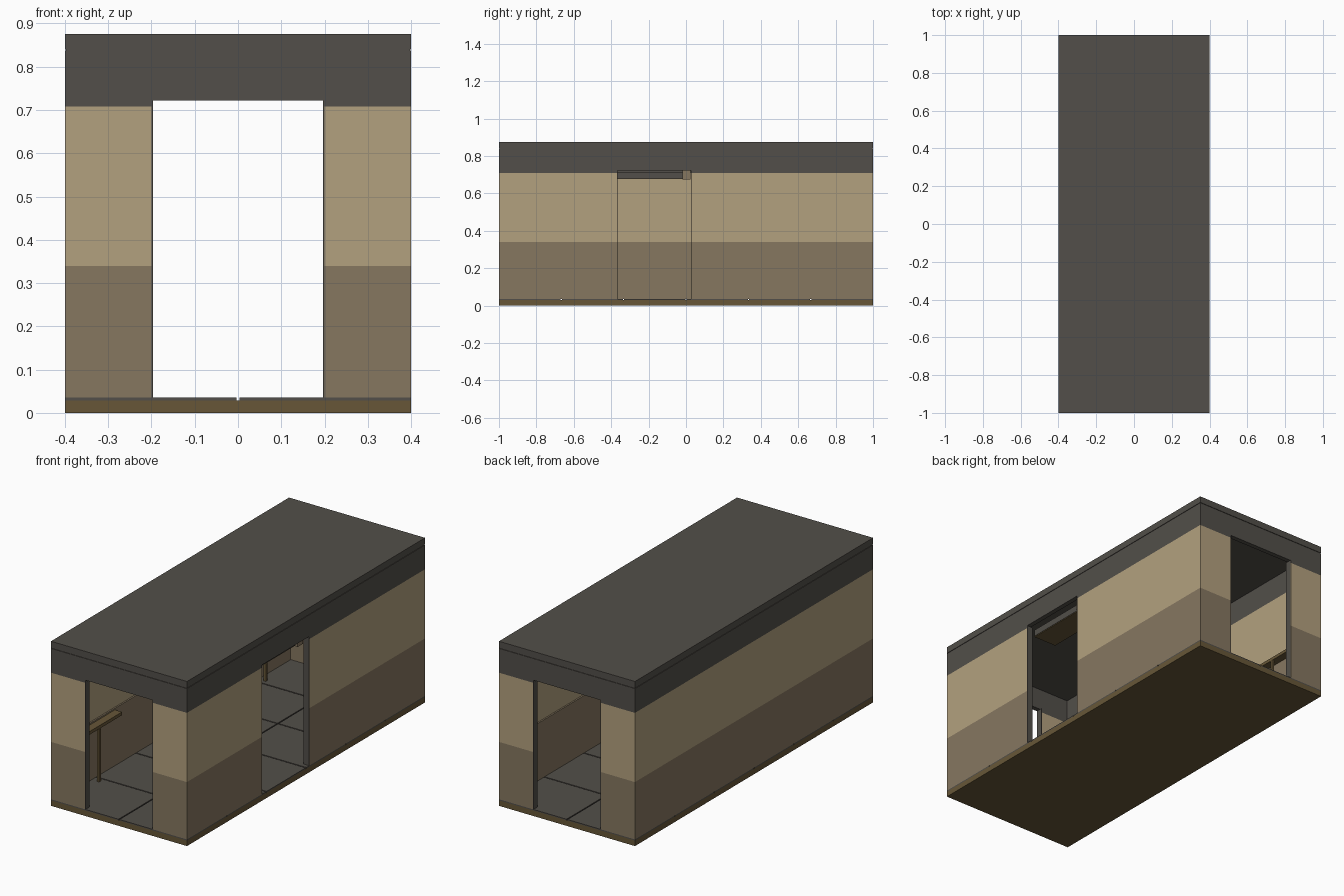
import bpy

cube = bpy.data.objects.get("Cube")
if cube:
    bpy.data.objects.remove(cube, do_unlink=True)


def material(name, rgb):
    m = bpy.data.materials.new(name)
    m.use_nodes = True
    m.diffuse_color = (*rgb, 1)
    m.node_tree.nodes["Principled BSDF"].inputs["Base Color"].default_value = (*rgb, 1)
    return m


TAN = material("tan panel", (0.45, 0.355, 0.21))
BROWN = material("brown panel", (0.24, 0.185, 0.118))
GREY = material("dark grey metal", (0.085, 0.078, 0.067))
BRONZE = material("bronze", (0.135, 0.094, 0.039))


def box(name, x, y, z, mat):
    """Box from (low, high) pairs on each axis."""
    verts = [(a, b, c) for a in x for b in y for c in z]
    faces = [(0, 1, 3, 2), (4, 6, 7, 5), (0, 4, 5, 1),
             (2, 3, 7, 6), (0, 2, 6, 4), (1, 5, 7, 3)]
    mesh = bpy.data.meshes.new(name)
    mesh.from_pydata(verts, [], faces)
    mesh.materials.append(mat)
    ob = bpy.data.objects.new(name, mesh)
    bpy.context.collection.objects.link(ob)
    return ob


W, L = 0.4, 1.0                      # half width and half length
FLOOR, RAIL, HEAD, EAVE, TOP = 0.035, 0.34, 0.708, 0.84, 0.875
DOOR_TOP, DOOR = 0.722, 0.2          # doorway head and half width
T = 0.025                            # wall thickness
LAYERS = [("lower_wall", FLOOR, RAIL, 0.033, BROWN),
          ("upper_wall", RAIL, HEAD, T, TAN),
          ("wall_band", HEAD, EAVE - 0.003, T, GREY)]


def wall(name, axis, sign, lo, hi, top=EAVE):
    """Stacked wall layers on one side, running from lo to hi."""
    for layer, z0, z1, t, mat in LAYERS:
        edge = W if axis == "x" else L
        across = sorted((sign * edge, sign * (edge - t)))
        x, y = (across, (lo, hi)) if axis == "x" else ((lo, hi), across)
        box(f"{name}_{layer}", x, y, (z0, z1), mat)


def doorway(name, axis, sign, lo, hi):
    """Lintel and thin grey jamb linings around an opening."""
    edge = W if axis == "x" else L

    def part(label, span, z, t, inset=0.0):
        across = sorted((sign * (edge - inset), sign * (edge - t)))
        x, y = (across, span) if axis == "x" else (span, across)
        box(f"{name}_{label}", x, y, z, GREY)

    part("lintel", (lo, hi), (DOOR_TOP, EAVE - 0.003), T)
    for label, a in (("low_jamb", lo), ("high_jamb", hi - 0.003)):
        part(label, (a, a + 0.003), (FLOOR, DOOR_TOP), 0.034, 0.001)


# Base, floor tiles and roof
box("base", (-W, W), (-L, L), (0, 0.029), BRONZE)
GAP = 0.003
for i in range(2):
    for j in range(6):
        x0, y0 = -W + i * W, -L + j * L / 3
        box("floor_tile",
            (x0 + (GAP if i else 0), x0 + W - (0 if i else GAP)),
            (y0 + (GAP if j else 0), y0 + L / 3 - (GAP if j < 5 else 0)),
            (0.029, FLOOR), GREY)
box("roof_seam", (-W + 0.003, W - 0.003), (-L + 0.003, L - 0.003),
    (EAVE - 0.003, EAVE), GREY)
box("roof", (-W, W), (-L, L), (EAVE, TOP), GREY)

# End walls with open doorways
for end, s in (("front", -1), ("back", 1)):
    wall(f"{end}_right", "y", s, -W, -DOOR)
    wall(f"{end}_left", "y", s, DOOR, W)
    doorway(f"{end}_door", "y", s, -DOOR, DOOR)

# Side walls, one closed and one with a doorway
SIDE_LO, SIDE_HI = -0.37, 0.03
E = L - T
wall("closed_side", "x", -1, -E, E)
wall("door_side_front", "x", 1, -E, SIDE_LO)
wall("door_side_back", "x", 1, SIDE_HI, E)
doorway("side_door", "x", 1, SIDE_LO, SIDE_HI)

# Fixture inside the side doorway
box("door_canopy", (0.21, 0.35), (SIDE_LO, -0.02), (0.68, 0.715), GREY)
box("canopy_underside", (0.212, 0.348), (SIDE_LO, -0.02), (0.676, 0.68), BRONZE)
box("canopy_end", (0.31, 0.365), (-0.02, 0.025), (0.675, 0.725), BROWN)

# Handrails with a post along the closed side
for s in (-1, 1):
    ys = sorted((s * 0.51, s * 0.92))
    box("handrail", (-0.368, -0.325), ys, (0.315, 0.332), BRONZE)
    box("handrail_post", (-0.335, -0.322), (s * 0.7 - 0.007, s * 0.7 + 0.007),
        (FLOOR, 0.315), BRONZE)
